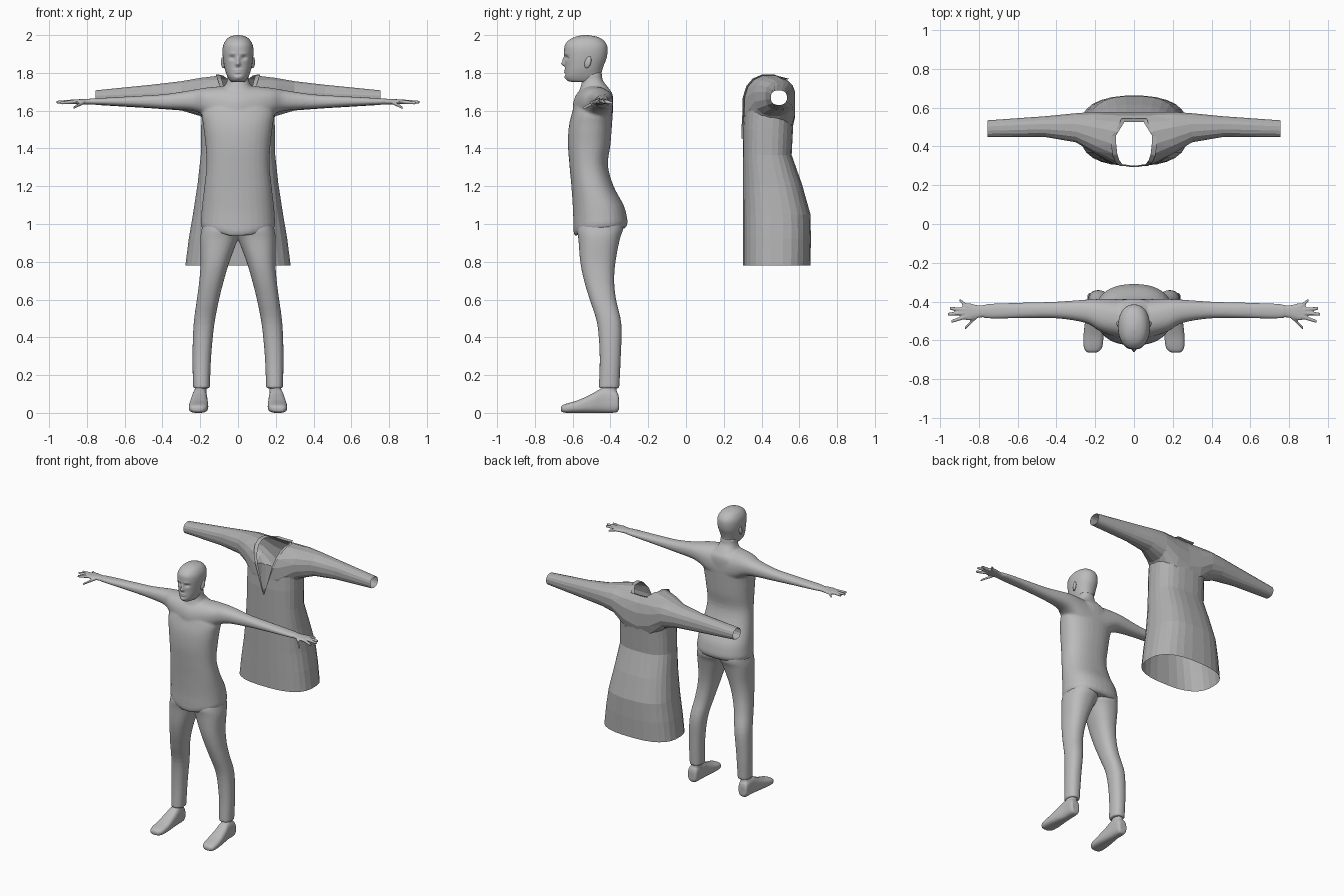
import bpy, bmesh, math
from mathutils import Vector

cube = bpy.data.objects.get("Cube")
if cube:
    bpy.data.objects.remove(cube, do_unlink=True)


def material(name, v):
    m = bpy.data.materials.new(name)
    m.use_nodes = True
    m.diffuse_color = (v, v, v, 1)
    m.node_tree.nodes["Principled BSDF"].inputs["Base Color"].default_value = (v, v, v, 1)
    return m


figure_grey = material("figure grey", 0.5)
robe_grey = material("robe grey", 0.43)


def refine(rows, steps):
    """Pass a smooth curve through the section rows."""
    if steps == 1:
        return rows
    out = []
    for i in range(len(rows) - 1):
        p = [rows[max(0, min(len(rows) - 1, i + k))] for k in (-1, 0, 1, 2)]
        for s in range(steps):
            t = s / steps
            out.append([b + 0.5 * t * (c - a + t * (2 * a - 5 * b + 4 * c - d + t * (3 * (b - c) + d - a)))
                        for a, b, c, d in zip(*p)])
    return out + [rows[-1]]


def loft(bm, axis, rows, sides=32, steps=4, power=2.3):
    """Skin rounded sections; a row is position, then low/high of both other axes."""
    rings = []
    for t, a0, a1, b0, b1 in refine(rows, steps):
        ring = []
        for i in range(sides):
            ang = 2 * math.pi * (i + 0.5) / sides
            c, s = math.cos(ang), math.sin(ang)
            a = (a0 + a1) / 2 + (a1 - a0) / 2 * math.copysign(abs(c) ** (2 / power), c)
            b = (b0 + b1) / 2 + (b1 - b0) / 2 * math.copysign(abs(s) ** (2 / power), s)
            ring.append(bm.verts.new({"x": (t, a, b), "y": (a, t, b), "z": (a, b, t)}[axis]))
        rings.append(ring)
    for r, q in zip(rings, rings[1:]):
        for i in range(sides):
            j = (i + 1) % sides
            bm.faces.new((r[i], r[j], q[j], q[i]))
    bm.faces.new(rings[0])
    bm.faces.new(rings[-1])


def upright(rows):
    return [(z, -h, h, y0, y1) for z, h, y0, y1 in rows]


def both_ways(rows):
    return [(-r[0],) + r[1:] for r in reversed(rows[1:])] + rows


def side_rows(rows, s):
    """Mirror the x extents of rows for the left or right side."""
    return [(t, min(s * a, s * b), max(s * a, s * b), c, d) for t, a, b, c, d in rows]


def finish(name, bm, mat, voxel=0, smooth=True):
    bmesh.ops.recalc_face_normals(bm, faces=bm.faces)
    for f in bm.faces:
        f.smooth = smooth
    me = bpy.data.meshes.new(name)
    bm.to_mesh(me)
    bm.free()
    me.materials.append(mat)
    ob = bpy.data.objects.new(name, me)
    bpy.context.collection.objects.link(ob)
    if voxel:
        m = ob.modifiers.new("fuse", 'REMESH')
        m.mode, m.voxel_size, m.use_smooth_shade = 'VOXEL', voxel, True
        m = ob.modifiers.new("soften", 'SMOOTH')
        m.factor, m.iterations = 0.5, 6
    return ob


# Shirt with neck and arms
bm = bmesh.new()
loft(bm, "z", upright([
    (.975, .188, -.585, -.325), (1.0, .197, -.595, -.31), (1.04, .195, -.597, -.313), (1.1, .19, -.6, -.33),
    (1.2, .178, -.607, -.383), (1.31, .167, -.617, -.413), (1.42, .172, -.625, -.4), (1.52, .184, -.62, -.392),
    (1.6, .19, -.6, -.387), (1.68, .14, -.575, -.387), (1.72, .08, -.56, -.41), (1.76, .058, -.55, -.44),
    (1.8, .055, -.55, -.445)]))
for v in bm.verts:  # the hem dips at the middle of the front
    if v.co.z < 1.05 and v.co.y < -.45:
        v.co.z -= .05 * max(0, 1 - abs(v.co.x) / .2)
loft(bm, "x", both_ways([
    (0, -.6, -.387, 1.48, 1.73), (.1, -.58, -.387, 1.52, 1.728), (.18, -.55, -.387, 1.575, 1.72),
    (.25, -.51, -.39, 1.6, 1.708), (.39, -.487, -.4, 1.61, 1.687), (.55, -.485, -.405, 1.62, 1.677),
    (.73, -.488, -.41, 1.63, 1.667), (.79, -.48, -.42, 1.632, 1.664)]))
finish("shirt_and_arms", bm, figure_grey, .007)

# Hands
fingers = [(.86, -.425, .90, -.392, 1.64), (.87, -.442, .95, -.435, 1.645), (.87, -.458, .96, -.465, 1.645),
           (.86, -.475, .942, -.503, 1.64), (.81, -.475, .872, -.538, 1.615)]
for side, s in (("left", 1), ("right", -1)):
    bm = bmesh.new()
    loft(bm, "x", [(s * x, y0, y1, z0, z1) for x, y0, y1, z0, z1 in [
        (.77, -.48, -.42, 1.633, 1.664), (.81, -.485, -.418, 1.633, 1.662),
        (.85, -.497, -.408, 1.635, 1.66), (.885, -.49, -.413, 1.638, 1.656)]], 24)
    for x0, y0, x1, y1, z1 in fingers:
        r, q = .012, .008
        loft(bm, "x", [(s * x0, y0 - r, y0 + r, 1.648 - r, 1.648 + r),
                       (s * x1, y1 - q, y1 + q, z1 - q, z1 + q)], 12, 4, 2)
    finish(side + "_hand", bm, figure_grey, .004)

# Trousers
bm = bmesh.new()
for s in (1, -1):
    loft(bm, "z", side_rows([
        (1.02, -.02, .183, -.565, -.335), (.97, -.02, .193, -.577, -.333), (.92, .0, .2, -.57, -.35),
        (.8, .045, .198, -.56, -.373), (.7, .075, .205, -.54, -.38), (.6, .1, .218, -.51, -.37),
        (.47, .125, .235, -.47, -.342), (.3, .142, .241, -.457, -.345), (.13, .149, .238, -.462, -.353)], s))
finish("trousers", bm, figure_grey, .007)

# Feet with ankles
for side, s in (("left", 1), ("right", -1)):
    bm = bmesh.new()
    loft(bm, "y", side_rows([
        (-.355, .18, .232, .02, .08), (-.37, .167, .24, .002, .115), (-.44, .163, .243, 0, .13),
        (-.5, .16, .252, 0, .1), (-.57, .157, .26, 0, .068), (-.63, .162, .26, 0, .05),
        (-.655, .178, .25, .004, .04), (-.663, .195, .235, .01, .03)], s), 24, 4, 2.8)
    loft(bm, "z", side_rows([(.04, .165, .238, -.46, -.365), (.16, .168, .226, -.445, -.368)], s), 24)
    finish(side + "_foot", bm, figure_grey, .005)

# Head, with the face raised and pressed in
bm = bmesh.new()
loft(bm, "z", upright([
    (1.752, .03, -.6, -.48), (1.758, .043, -.627, -.46), (1.78, .056, -.64, -.45), (1.81, .067, -.64, -.445),
    (1.84, .074, -.64, -.435), (1.88, .08, -.643, -.42), (1.92, .082, -.645, -.415), (1.95, .077, -.64, -.42),
    (1.975, .063, -.618, -.44), (1.99, .044, -.588, -.468), (1.998, .02, -.556, -.505),
    (2.0, .004, -.54, -.525)]), 96, 7, 2.2)
features = [(0, 1.847, .011, .011, .021), (0, 1.869, .008, .016, .014), (.031, 1.88, .015, .01, -.012),
            (-.031, 1.88, .015, .01, -.012), (.03, 1.902, .02, .006, .004), (-.03, 1.902, .02, .006, .004),
            (0, 1.814, .02, .004, .006), (0, 1.802, .018, .004, .006), (0, 1.792, .02, .005, -.004),
            (0, 1.774, .018, .009, .004)]
for v in bm.verts:
    if v.co.y < -.54:
        x, z = v.co.x, v.co.z
        v.co.y -= sum(d * math.exp(-((x - fx) / sx) ** 2 - ((z - fz) / sz) ** 2)
                      for fx, fz, sx, sz, d in features)
finish("head", bm, figure_grey)

# Ears
for side, s in (("left", 1), ("right", -1)):
    bm = bmesh.new()
    bmesh.ops.create_uvsphere(bm, u_segments=20, v_segments=12, radius=1)
    for v in bm.verts:
        x, y, z = v.co
        v.co = (s * (.077 + .012 * x - .006 * y * -1), -.52 + .018 * y + .006 * z, 1.857 + .032 * z)
    finish(side + "_ear", bm, figure_grey)

# Robe: body and sleeves united, then opened up
bm = bmesh.new()
loft(bm, "z", upright([
    (.78, .28, .3, .66), (.92, .262, .3, .662), (1.05, .24, .3, .66), (1.21, .215, .3, .615),
    (1.365, .198, .3, .56), (1.5, .196, .3, .567), (1.6, .194, .306, .573), (1.66, .165, .335, .565)]),
    28, 1, 2.6)
robe = finish("robe", bm, robe_grey, 0, False)
bm = bmesh.new()
loft(bm, "x", both_ways([
    (0, .3, .578, 1.42, 1.79), (.1, .308, .58, 1.46, 1.788), (.2, .36, .58, 1.57, 1.775),
    (.3, .42, .572, 1.6, 1.757), (.46, .448, .556, 1.612, 1.738), (.755, .448, .535, 1.63, 1.708)]),
    16, 1, 2.4)
sleeves = finish("sleeves_helper", bm, robe_grey, 0, False)
union = robe.modifiers.new("union", 'BOOLEAN')
union.operation, union.solver, union.object = 'UNION', 'EXACT', sleeves
bpy.context.view_layer.update()
evaluated = robe.evaluated_get(bpy.context.evaluated_depsgraph_get())
bm = bmesh.new()
bm.from_mesh(evaluated.to_mesh())
robe.modifiers.clear()
bpy.data.objects.remove(sleeves, do_unlink=True)

# Open the hem and cuffs
caps = [f for f in bm.faces if f.calc_center_median().z < .782 or abs(f.calc_center_median().x) > .753]
bmesh.ops.delete(bm, geom=caps, context='FACES')
bmesh.ops.triangulate(bm, faces=bm.faces)

# Cut the pointed neck opening
planes = [(Vector(p), Vector(n).normalized()) for p, n in [
    ((0, 0, 1.45), (.33, 0, -.09)), ((0, 0, 1.45), (-.33, 0, -.09)), ((0, .525, 0), (0, 1, 0)),
    ((.09, .46, 0), (.065, .04, 0)), ((-.09, .46, 0), (-.065, .04, 0))]]
for p, n in planes:
    near = [f for f in bm.faces if f.calc_center_median().z > 1.35 and abs(f.calc_center_median().x) < .25]
    geom = set(near) | {e for f in near for e in f.edges} | {v for f in near for v in f.verts}
    bmesh.ops.bisect_plane(bm, geom=list(geom), dist=1e-5, plane_co=p, plane_no=n)
hole = [f for f in bm.faces if all((f.calc_center_median() - p).dot(n) < 0 for p, n in planes)]
bmesh.ops.delete(bm, geom=hole, context='FACES')

# Collar band folded outward from the neck edge
rim = [e for e in bm.edges if e.is_boundary and e.verts[0].co.z > 1.4 and abs(e.verts[0].co.x) < .2]
band = bmesh.ops.extrude_edge_only(bm, edges=rim)["geom"]
for v in (g for g in band if isinstance(g, bmesh.types.BMVert)):
    v.co.x *= 1.28
    v.co.y += .02 if v.co.y > .5 else -.007
    v.co.z += .005
bm.normal_update()
for f in bm.faces:
    f.smooth = False
bm.to_mesh(robe.data)
bm.free()
